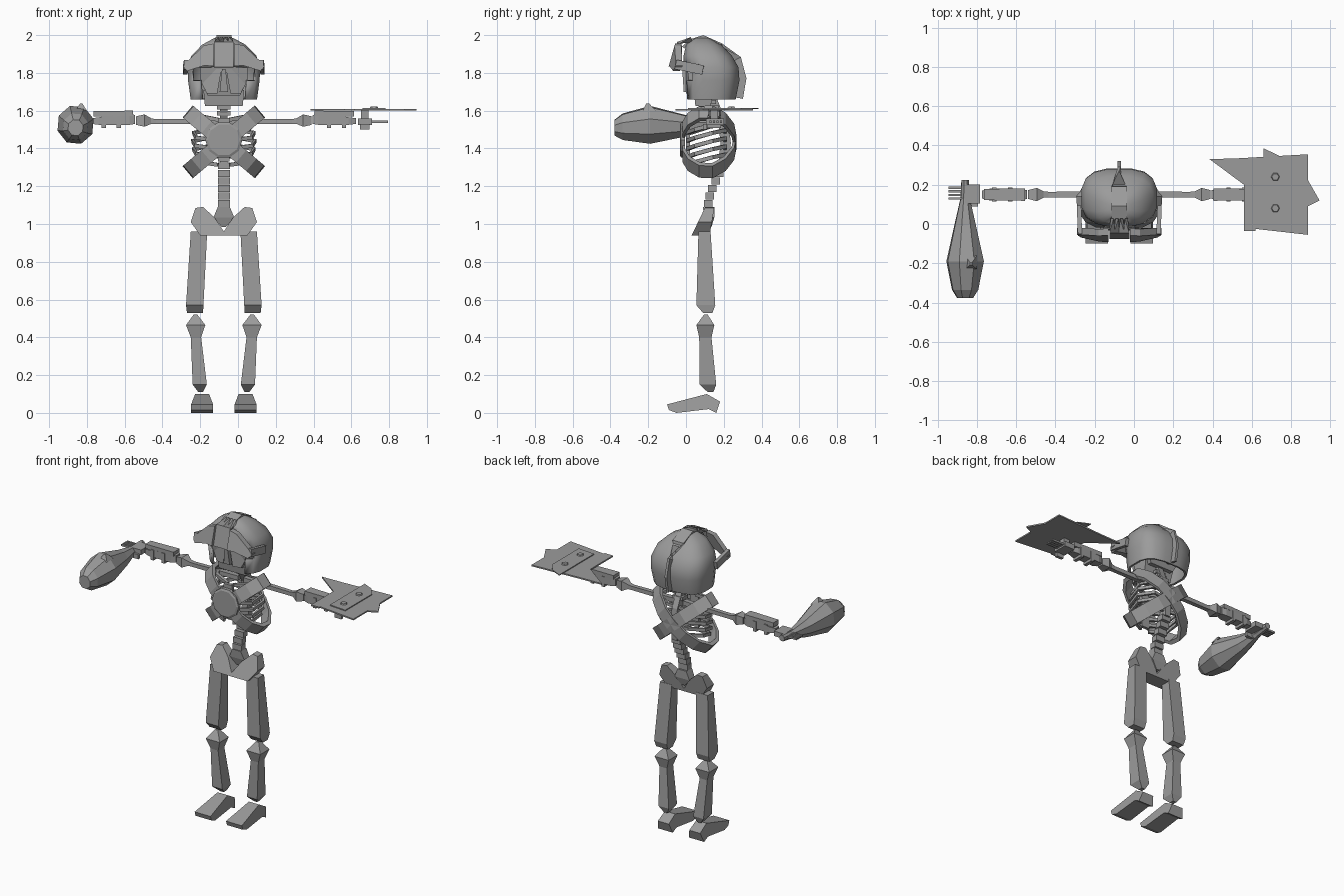
import bpy, bmesh, math
from mathutils import Vector

if "Cube" in bpy.data.objects:
    bpy.data.objects.remove(bpy.data.objects["Cube"])

CX = -0.075  # body centre line
grey = bpy.data.materials.new("bone_grey")
grey.diffuse_color = (0.33, 0.33, 0.33, 1)
grey.use_nodes = True
grey.node_tree.nodes["Principled BSDF"].inputs["Base Color"].default_value = grey.diffuse_color


def finish(name, bm, smooth=False):
    bmesh.ops.recalc_face_normals(bm, faces=bm.faces)
    me = bpy.data.meshes.new(name)
    bm.to_mesh(me)
    bm.free()
    me.materials.append(grey)
    ob = bpy.data.objects.new(name, me)
    bpy.context.collection.objects.link(ob)
    if smooth:
        bpy.ops.object.select_all(action='DESELECT')
        ob.select_set(True)
        bpy.context.view_layer.objects.active = ob
        bpy.ops.object.shade_smooth_by_angle(angle=math.radians(35))
    return ob


def loft(name, rings, s=1, cx=CX, closed=False, caps=True, smooth=False):
    """Skin through equal-sized rings; s mirrors across the centre line."""
    bm = bmesh.new()
    vs = [[bm.verts.new((cx + s * p[0], p[1], p[2])) for p in r] for r in rings]
    n = len(vs[0])
    pairs = list(zip(vs, vs[1:])) + ([(vs[-1], vs[0])] if closed else [])
    for a, b in pairs:
        for i in range(n):
            j = (i + 1) % n
            bm.faces.new((a[i], a[j], b[j], b[i]))
    if caps and not closed:
        bm.faces.new(vs[0])
        bm.faces.new(vs[-1])
    return finish(name, bm, smooth)


def rect(x0, x1, y0, y1, z):
    return [(x0, y0, z), (x1, y0, z), (x1, y1, z), (x0, y1, z)]


def box(name, x, y, z, s=1, cx=CX):
    return loft(name, [rect(*x, *y, z[0]), rect(*x, *y, z[1])], s, cx)


def tube(name, path, w, h, s=1):
    """Rectangular bar swept along a path."""
    pts = [Vector(p) for p in path]
    rings = []
    for i, p in enumerate(pts):
        t = (pts[min(i + 1, len(pts) - 1)] - pts[max(i - 1, 0)]).normalized()
        ref = Vector((0, 0, 1)) if abs(t.z) < 0.8 else Vector((1, 0, 0))
        a = t.cross(ref).normalized()
        b = a.cross(t).normalized()
        rings.append([p + a * w * i_ / 2 + b * h * j_ / 2
                      for i_, j_ in ((1, 1), (-1, 1), (-1, -1), (1, -1))])
    return loft(name, rings, s)


def xbar(name, sections, s):
    """Bar along x from (x, y half-width, z low, z high)."""
    return loft(name, [[(x, .15 - w, a), (x, .15 + w, a), (x, .15 + w, b), (x, .15 - w, b)]
                       for x, w, a, b in sections], s)


# ---- legs, arms and hands, mirrored
for s, side in ((1, "left"), (-1, "right")):
    loft(side + "_thigh", [rect(.088, .175, .066, .13, .96), rect(.108, .2, .055, .155, .57),
                           rect(.11, .195, .09, .14, .53)], s)
    loft(side + "_shin", [rect(.14, .16, .095, .115, .52), rect(.098, .2, .055, .15, .465),
                          rect(.12, .175, .07, .135, .40), rect(.09, .165, .072, .16, .15),
                          rect(.11, .135, .115, .145, .11)], s)
    foot = [(-.10, .045), (-.09, .015), (-.05, 0), (.12, .02), (.16, 0), (.18, .06), (.11, .1)]
    hw = [.058, .058, .058, .055, .055, .04, .037]
    loft(side + "_foot", [[(.115 + k * w, y, z) for (y, z), w in zip(foot, hw)] for k in (-1, 1)], s)
    # arm bones
    xbar(side + "_upper_arm", [(.02, .016, 1.53, 1.56), (.36, .014, 1.53, 1.555),
                               (.385, .016, 1.53, 1.56), (.42, .034, 1.515, 1.58),
                               (.465, .022, 1.525, 1.57)], s)
    xbar(side + "_forearm", [(.47, .022, 1.53, 1.575), (.5, .03, 1.525, 1.59),
                             (.66, .03, 1.525, 1.565), (.70, .02, 1.53, 1.56)], s)
    xbar(side + "_arm_guard", [(.48, .032, 1.572, 1.6), (.69, .028, 1.568, 1.598)], s)
    for x in (.545, .625):
        box(side + "_guard_strap", (x, x + .022), (.115, .185), (1.508, 1.575), s)
    box(side + "_palm", (.71, .785), (.105, .2), (1.525, 1.558), s)
    box(side + "_thumb", (.72, .77), (.09, .11), (1.5, 1.53), s)
    for k in range(4):
        y = .125 + k * .018
        box(side + "_finger", (.78, .87), (y, y + .011), (1.535, 1.547), s)

    # ribs
    for k in range(5):
        z = 1.53 - k * .043
        w = (.15, .165, .17, .165, .15)[k] / .17
        tube(side + "_rib", [(.01, .205, z), (.09 * w, .21, z + .01), (.165 * w, .14, z - .005),
                             (.15 * w, .05, z - .03), (.03, .01, z - .045)], .016, .02, s)
    tube(side + "_collar_bone", [(.02, .03, 1.55), (.12, .06, 1.57), (.17, .14, 1.55)], .02, .02, s)

    # pelvis half with its notch
    prof = [(0, .94), (.125, .94), (.175, 1.01), (.15, 1.085), (.11, 1.09), (.05, 1.035), (0, .96)]
    loft(side + "_pelvis", [[(x, .03 + (z - .94) * .48, z) for x, z in prof],
                            [(x, .125 + (z - .94) * .17, z) for x, z in prof]], s)

    # helmet brow panel and its side arm
    brow = [(.055, 1.835), (.1, 1.84), (.195, 1.81), (.215, 1.835), (.19, 1.865), (.105, 1.945), (.055, 1.955)]
    loft(side + "_brow_panel", [[(x, d - .09 + (z - 1.84) * .28 + .35 * max(0, x - .11), z)
                                 for x, z in brow] for d in (0, .035)], s)
    tube(side + "_brow_arm", [(.2, -.055, 1.845), (.205, .09, 1.815)], .022, .05, s)
    for x in (.012, .036):
        tube(side + "_brow_rib", [(x, -.07, 1.83), (x, -.04, 1.96), (x, .03, 1.975)], .015, .03, s)
    # face
    loft(side + "_eye_rim", [[(.012, y, 1.82), (.11, y + .02, 1.82), (.118, y + .02, 1.75),
                              (.09, y + .01, 1.69), (.035, y, 1.69)] for y in (.0, .05)], s)

# ---- pelvis middle and spine
loft("sacrum", [rect(-.012, .012, .11, .135, .985), rect(-.055, .055, .095, .15, 1.035),
                rect(-.032, .032, .09, .15, 1.09)])
spine = [(.115, 1.09), (.12, 1.13), (.13, 1.17), (.148, 1.21), (.168, 1.25), (.185, 1.29), (.2, 1.33)]
for (y0, z0), (y1, z1) in zip(spine, spine[1:]):
    box("lumbar_block", (-.032, .032), ((y0 + y1) / 2 - .022, (y0 + y1) / 2 + .022), (z0, z1 - .004))
tube("upper_spine", [(0, .2, 1.32), (0, .21, 1.43), (0, .2, 1.52), (0, .16, 1.6), (0, .12, 1.7)], .055, .04)
for z, y in ((1.575, .165), (1.605, .145), (1.635, .13)):
    box("neck_block", (-.036, .036), (y - .03, y + .03), (z, z + .022))
box("breastbone", (-.03, .03), (0, .02), (1.33, 1.56))

# ---- crossed chest straps and disc
half = [(0, -.02), (.12, -.018), (.19, .01), (.245, .07), (.25, .14), (.19, .21), (.1, .255), (0, .268)]
loop = half + [(-a, y) for a, y in half[-2:0:-1]]
for ang in (40, -40):
    c, q = math.cos(math.radians(ang)), math.sin(math.radians(ang))
    rings = []
    for a, y in loop:
        ring = []
        for k, f in ((-.042, 1), (.042, 1), (.042, .9), (-.042, .9)):
            ring.append((a * f * c - k * q, .12 + (y - .12) * f, 1.435 + a * f * q + k * c))
        rings.append(ring)
    loft("chest_strap", rings, closed=True)
loft("chest_disc", [[(r * math.cos(t * math.pi / 5), y, 1.445 + r * math.sin(t * math.pi / 5))
                     for t in range(10)] for y, r in ((-.005, .098), (-.026, .098), (-.032, .085))])

# ---- skull, nose and jaw
loft("skull", [rect(-.085, .085, .03, .17, 1.68), rect(-.125, .125, .015, .2, 1.76),
               rect(-.125, .125, 0, .2, 1.86), rect(-.07, .07, .03, .17, 1.93)])
loft("nose", [rect(-.022, .022, -.012, .04, 1.70), rect(-.01, .01, -.02, .04, 1.82)])
loft("jaw", [rect(-.1, .1, .05, .13, 1.625), rect(-.108, .108, .04, .15, 1.71)])

# ---- helmet shell, open at the face
rings = []
for z, y0, y1, w in ((1.66, -.01, .265, .178), (1.76, -.015, .285, .192), (1.83, -.015, .28, .195),
                     (1.89, -.015, .245, .175), (1.95, .0, .185, .115), (1.985, .045, .125, .05)):
    ring = []
    for k in range(16):
        t = 2 * math.pi * (k + .5) / 16
        cc, ss = math.cos(t), math.sin(t)
        ring.append((w * math.copysign(abs(cc) ** .7, cc),
                     (y0 + y1) / 2 + (y1 - y0) / 2 * math.copysign(abs(ss) ** .7, ss), z))
    rings.append(ring)
helmet = loft("helmet", rings, smooth=True)
bm = bmesh.new()
bm.from_mesh(helmet.data)
bmesh.ops.delete(bm, geom=[f for f in bm.faces if f.calc_center_median().z < 1.83
                           and (f.calc_center_median().y < .02 or f.normal.z < -.9)], context='FACES')
bm.to_mesh(helmet.data)
bm.free()
mod = helmet.modifiers.new("thickness", 'SOLIDIFY')
mod.thickness = .014
tube("helmet_crest", [(0, -.015, 1.935), (0, .03, 1.972), (0, .09, 1.992), (0, .185, 1.95),
                      (0, .255, 1.865), (0, .28, 1.77), (0, .262, 1.67)], .08, .016)

# ---- club held in the right hand
rings = []
for y, r, z in ((-.378, .042, 1.51), (-.335, .07, 1.515), (-.19, .1, 1.525),
                (0, .056, 1.52), (.13, .025, 1.53), (.225, .02, 1.54)):
    rings.append([(r * math.cos(math.pi * k / 4 + .3), y, z + 1.05 * r * math.sin(math.pi * k / 4 + .3))
                  for k in range(8)])
loft("club", rings, cx=-.86)
loft("club_spike", [[(-.03, -.23, 1.60), (.03, -.23, 1.60), (.03, -.16, 1.60), (-.03, -.16, 1.60)],
                    rect(-.006, .006, -.21, -.195, 1.638)], cx=-.83)

# ---- jagged plate blade on the left hand
blade = [(.385, .33), (.56, .2), (.56, -.035), (.62, -.035), (.62, -.025), (.885, -.055), (.885, .09),
         (.945, .12), (.885, .225), (.885, .355), (.54, .335)]
loft("blade_plate", [[(x, y, z) for x, y in blade] for z in (1.6, 1.609)], cx=0)
cover = [(.66, .385), (.735, .35), (.78, .29), (.78, .01), (.66, .02)]
loft("blade_cover", [[(x, y, z) for x, y in cover] for z in (1.609, 1.615)], cx=0)
for y in (.08, .24):
    loft("blade_bolt", [[(.72 + r * math.cos(k * math.pi / 3), y + r * math.sin(k * math.pi / 3), z)
                         for k in range(6)] for z, r in ((1.612, .024), (1.622, .018))], cx=0)
box("blade_grip", (.65, .69), (.13, .17), (1.55, 1.603), cx=0)
